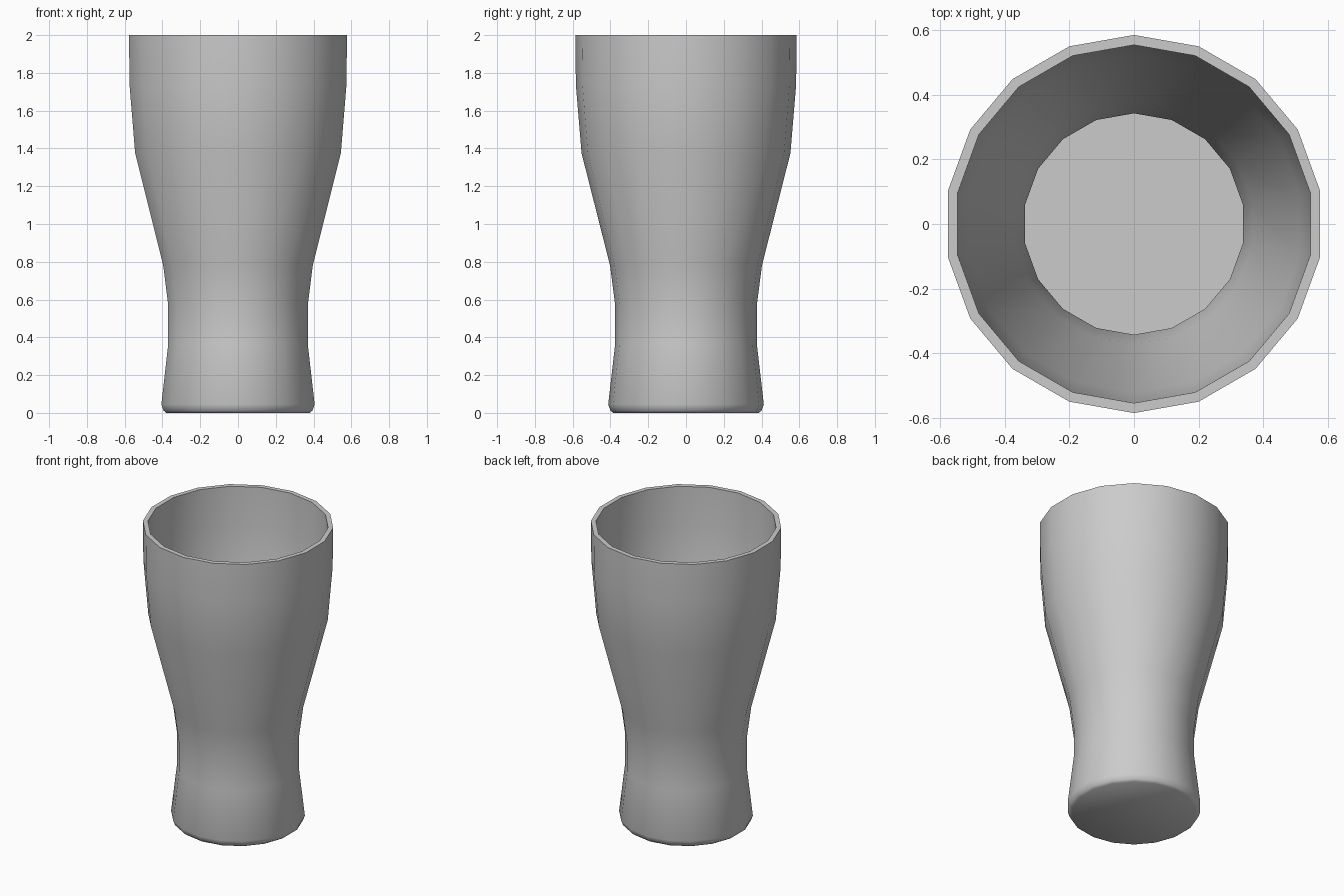
import bpy, bmesh
from math import pi, sin, cos, radians

if "Cube" in bpy.data.objects:
    bpy.data.objects.remove(bpy.data.objects["Cube"])

SIDES = 18

# Wall cross-section (radius, height): outside from base to rim, then inside back down
outer = [(0.385, 0.0), (0.400, 0.012), (0.412, 0.045), (0.375, 0.365), (0.375, 0.57),
         (0.402, 0.78), (0.553, 1.375), (0.583, 1.735), (0.586, 2.0)]
inner = [(0.555, 2.0), (0.552, 1.74), (0.522, 1.38), (0.372, 0.785), (0.343, 0.575),
         (0.343, 0.365), (0.379, 0.055), (0.365, 0.03)]

# Spin the section into closed rings of quads
bm = bmesh.new()
rings = []
for r, z in outer + inner:
    angles = [pi / 2 + 2 * pi * i / SIDES for i in range(SIDES)]
    rings.append([bm.verts.new((r * cos(a), r * sin(a), z)) for a in angles])
for lo, hi in zip(rings, rings[1:]):
    for i in range(SIDES):
        j = (i + 1) % SIDES
        bm.faces.new((lo[i], lo[j], hi[j], hi[i]))

# Underside and inside floor
bm.faces.new(rings[0][::-1])
bm.faces.new(rings[-1])
bmesh.ops.recalc_face_normals(bm, faces=bm.faces)

mesh = bpy.data.meshes.new("beer_glass")
bm.to_mesh(mesh)
bm.free()
glass = bpy.data.objects.new("beer_glass", mesh)
bpy.context.collection.objects.link(glass)

# Smooth wall, crisp rim and floor
bpy.context.view_layer.objects.active = glass
glass.select_set(True)
bpy.ops.object.shade_smooth_by_angle(angle=radians(40))
